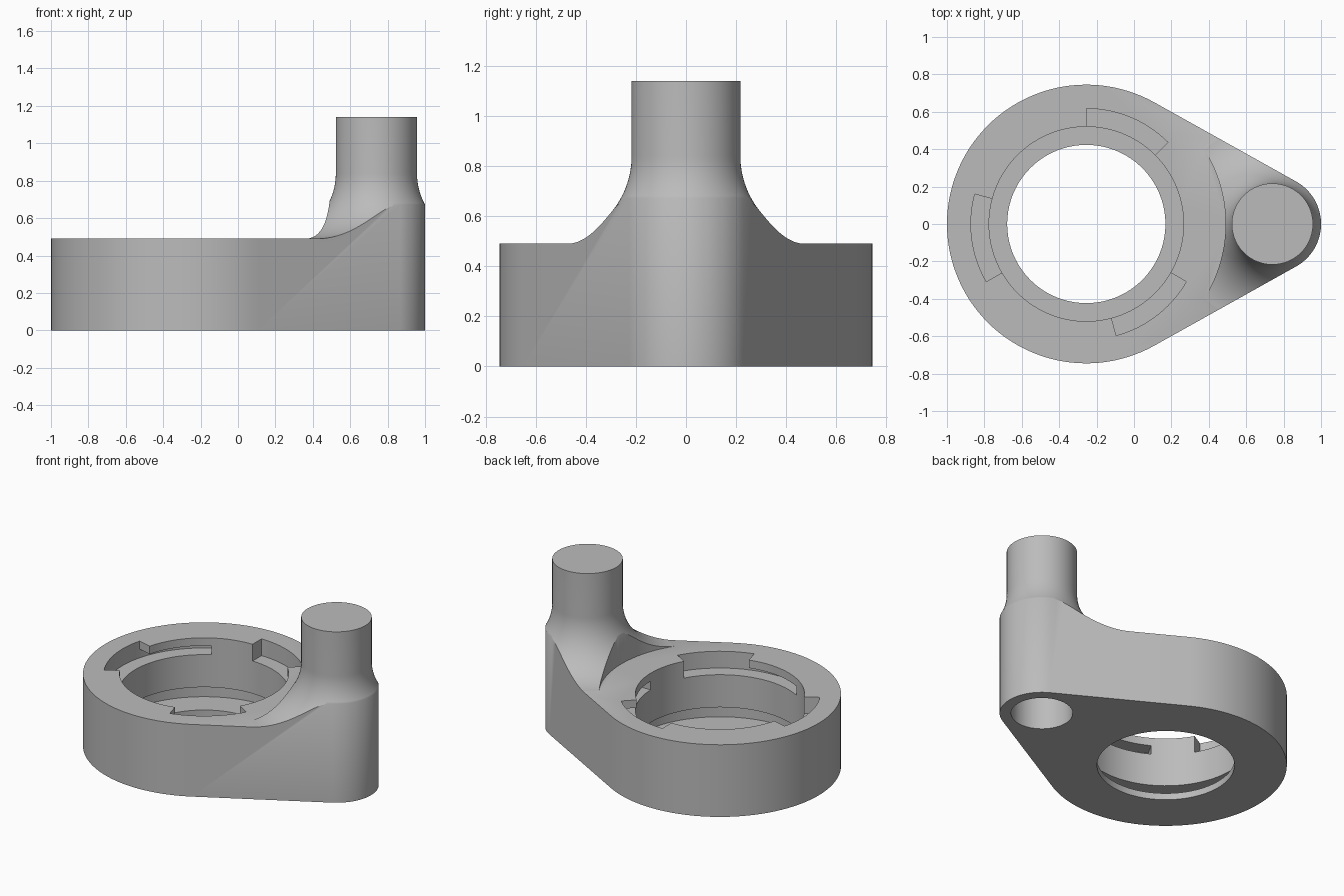
import bpy, bmesh
from math import sin, cos, radians, sqrt, acos, degrees

cube = bpy.data.objects.get("Cube")
if cube:
    bpy.data.objects.remove(cube, do_unlink=True)

# Main dimensions
RING_X, RING_R, RING_H = -0.255, 0.745, 0.49
POST_X, POST_R, POST_H = 0.74, 0.217, 1.14
END_R, FLARE = 0.26, 0.35
BORE_R, LIP_R, SLOT_R = 0.52, 0.423, 0.617


def finish(name, bm):
    bmesh.ops.remove_doubles(bm, verts=bm.verts, dist=1e-5)
    bmesh.ops.recalc_face_normals(bm, faces=bm.faces)
    mesh = bpy.data.meshes.new(name)
    bm.to_mesh(mesh)
    bm.free()
    obj = bpy.data.objects.new(name, mesh)
    bpy.context.collection.objects.link(obj)
    return obj


def prism(name, points, z0, z1):
    bm = bmesh.new()
    face = bm.faces.new([bm.verts.new((x, y, z0)) for x, y in points])
    out = bmesh.ops.extrude_face_region(bm, geom=[face])
    verts = [v for v in out["geom"] if isinstance(v, bmesh.types.BMVert)]
    bmesh.ops.translate(bm, verts=verts, vec=(0, 0, z1 - z0))
    return finish(name, bm)


def arc(cx, r, a0, a1, n):
    angles = [radians(a0 + (a1 - a0) * i / n) for i in range(n + 1)]
    return [(cx + r * cos(a), r * sin(a)) for a in angles]


def lathe(name, cx, profile, steps=120):
    bm = bmesh.new()
    verts = [bm.verts.new((cx + r, 0, z)) for r, z in profile]
    edges = [bm.edges.new(pair) for pair in zip(verts, verts[1:])]
    bmesh.ops.spin(bm, geom=verts + edges, cent=(cx, 0, 0), axis=(0, 0, 1),
                   angle=radians(360), steps=steps, use_merge=False)
    return finish(name, bm)


def sector(name, a0, a1, z0, z1):
    n = round((a1 - a0) / 3)
    outer = arc(RING_X, SLOT_R, a0, a1, n)
    inner = arc(RING_X, LIP_R, a1, a0, n)
    return prism(name, outer + inner, z0, z1)


def combine(obj, tool, operation):
    mod = obj.modifiers.new("combine", "BOOLEAN")
    mod.object, mod.operation, mod.solver = tool, operation, "EXACT"
    bpy.context.view_layer.update()
    graph = bpy.context.evaluated_depsgraph_get()
    mesh = bpy.data.meshes.new_from_object(obj.evaluated_get(graph))
    obj.modifiers.clear()
    obj.data = mesh
    bpy.data.objects.remove(tool, do_unlink=True)


# Post with a concave flare at its foot, cut back around the ring
curve = [(POST_R + FLARE * (1 - sin(radians(t))), RING_H + FLARE * (1 - cos(radians(t))))
         for t in range(3, 91, 3)]
profile = [(0, 0.3), (0.58, 0.3), (0.58, 0.48)] + curve + [(POST_R, POST_H), (0, POST_H)]
post = lathe("post", POST_X, profile, 96)
combine(post, prism("ring_clearance", arc(RING_X, RING_R, 0, 357, 119), 0.2, 1.3), "DIFFERENCE")

# Slab, trimmed with the post to a teardrop outline
housing = prism("clamp_housing", [(-1.2, -1), (1.2, -1), (1.2, 1), (-1.2, 1)], 0, RING_H)
combine(housing, post, "UNION")
tangent = degrees(acos((RING_R - END_R) / (POST_X - RING_X)))
outline = (arc(RING_X, RING_R, tangent, 360 - tangent, 80)
           + arc(POST_X, END_R, -tangent, tangent, 40))
combine(housing, prism("outline", outline, -0.1, 1.3), "INTERSECT")

# Stepped bore with a bottom lip and a seal groove above it
bore = [(0, -0.1), (LIP_R, -0.1), (LIP_R, 0.045), (SLOT_R, 0.045), (SLOT_R, 0.155),
        (BORE_R, 0.155), (BORE_R, 0.6), (0, 0.6)]
combine(housing, lathe("bore", RING_X, bore), "DIFFERENCE")

# Three bayonet notches, each with a locking slot beside it
for start in (45, 165, 285):
    combine(housing, sector("notch", start, start + 45, 0.376, 0.6), "DIFFERENCE")
    combine(housing, sector("slot", start - 45, start + 45, 0.376, 0.436), "DIFFERENCE")

# Blind hole up the post
combine(housing, lathe("post_hole", POST_X, [(0, -0.1), (0.19, -0.1), (0.19, 1.0), (0, 1.0)], 96),
        "DIFFERENCE")

# Plain grey finish
grey = bpy.data.materials.new("grey")
grey.use_nodes = True
colour = (0.5, 0.5, 0.5, 1)
grey.diffuse_color = colour
grey.node_tree.nodes["Principled BSDF"].inputs["Base Color"].default_value = colour
housing.data.materials.clear()
housing.data.materials.append(grey)
for poly in housing.data.polygons:
    poly.material_index = 0

bpy.ops.object.select_all(action="DESELECT")
housing.select_set(True)
bpy.context.view_layer.objects.active = housing
bpy.ops.object.shade_smooth_by_angle(angle=radians(30))
